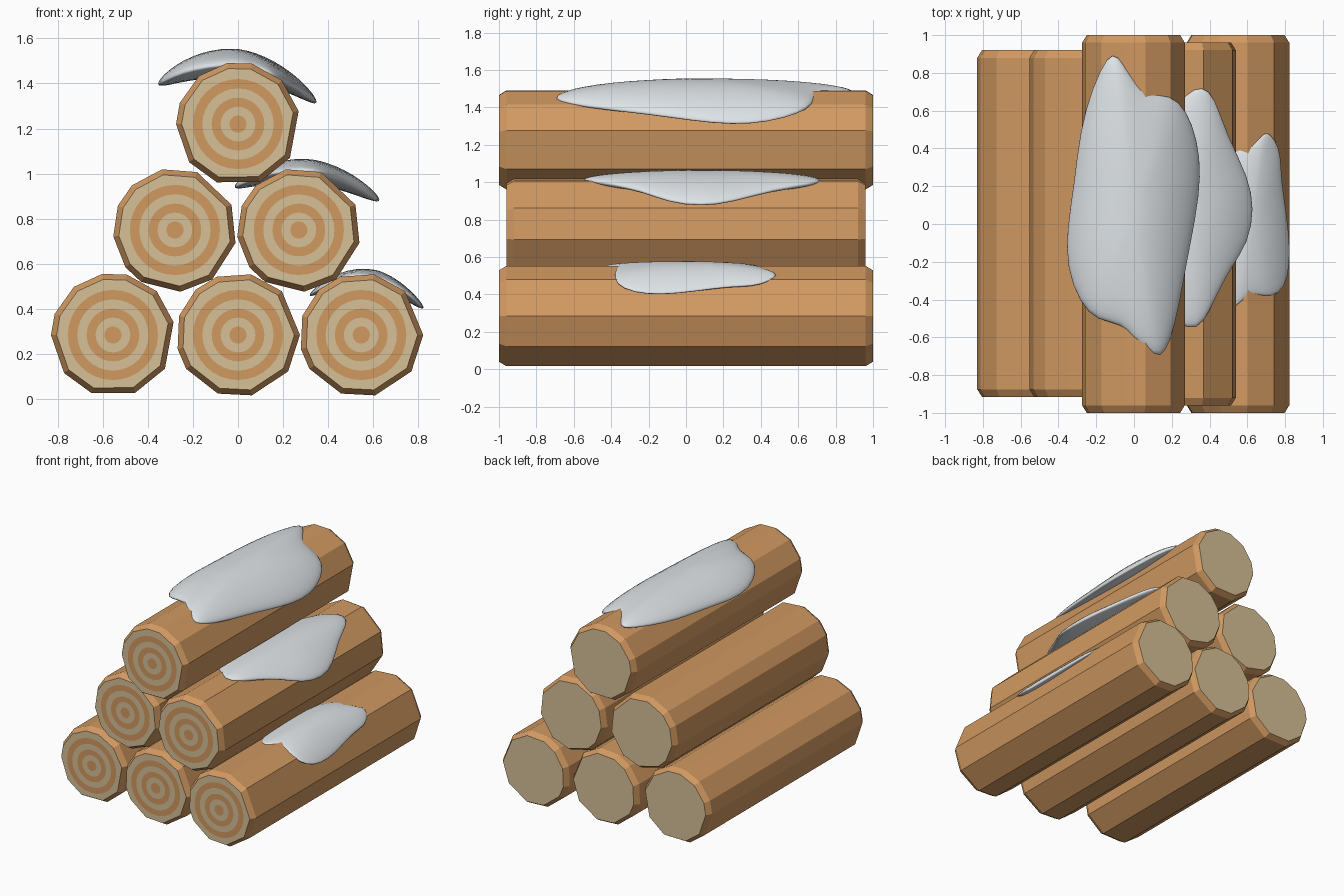
import bpy, bmesh
from math import cos, sin, radians, sqrt, tau

cube = bpy.data.objects.get("Cube")
if cube:
    bpy.data.objects.remove(cube, do_unlink=True)


def material(name, rgb):
    mat = bpy.data.materials.new(name)
    mat.use_nodes = True
    colour = (*rgb, 1)
    mat.diffuse_color = colour
    mat.node_tree.nodes["Principled BSDF"].inputs["Base Color"].default_value = colour
    return mat


bark = material("bark brown", (.64, .32, .12))
wood = material("cut wood cream", (.68, .53, .31))
snow = material("snow white", (.74, .78, .81))


def finish(bm, name, mats):
    bmesh.ops.recalc_face_normals(bm, faces=bm.faces)
    mesh = bpy.data.meshes.new(name)
    bm.to_mesh(mesh)
    bm.free()
    obj = bpy.data.objects.new(name, mesh)
    bpy.context.collection.objects.link(obj)
    for mat in mats:
        mesh.materials.append(mat)
    return obj


def bridge(bm, a, b):
    for i in range(len(a)):
        j = (i + 1) % len(a)
        bm.faces.new((a[i], a[j], b[j], b[i]))


# Uneven eleven-sided log section, as corner angles
CORNERS = (162, 133, 110, 78, 45, 0, -36, -77, -109, -147, -167)
RADIUS, CHAMFER, BEVEL = .275, .025, .04


def log(name, x, z, front, back, turn):
    bm = bmesh.new()

    def section(y, r):
        angles = [radians(a + turn) for a in CORNERS]
        return [bm.verts.new((x + r * cos(a), y, z + r * sin(a))) for a in angles]

    small = RADIUS - CHAMFER
    loops = [section(front, small), section(front + BEVEL, RADIUS),
             section(back - BEVEL, RADIUS), section(back, small)]
    for a, b in zip(loops, loops[1:]):
        bridge(bm, a, b)
    for end in (loops[0], loops[-1]):
        bm.faces.new(end).material_index = 1
    finish(bm, name, (bark, wood))


# Growth rings: a dark heart and two dark bands on the front cut
def growth_rings(name, x, z, front):
    bm = bmesh.new()
    n = 32

    def circle(r):
        return [bm.verts.new((x + r * cos(tau * i / n), front - .002,
                              z + r * sin(tau * i / n))) for i in range(n)]

    bm.faces.new(circle(.038))
    for inner, outer in ((.077, .117), (.158, .2)):
        bridge(bm, circle(inner), circle(outer))
    # all plates face the front
    for f in bm.faces:
        f.normal_update()
    obj_faces = [f for f in bm.faces if f.normal.y > 0]
    bmesh.ops.reverse_faces(bm, faces=obj_faces)
    mesh = bpy.data.meshes.new(name)
    bm.to_mesh(mesh)
    bm.free()
    mesh.materials.append(bark)
    bpy.context.collection.objects.link(bpy.data.objects.new(name, mesh))


LOGS = {
    "bottom_right_log": (-.555, .284, -.915, .92, -33),
    "bottom_middle_log": (0, .284, -.96, .96, 0),
    "bottom_left_log": (.547, .284, -1, 1, 0),
    "middle_right_log": (-.28, .75, -.915, .92, 24),
    "middle_left_log": (.27, .75, -.96, .96, 24),
    "top_log": (0, 1.22, -1, 1, -33),
}
for name, (x, z, front, back, turn) in LOGS.items():
    log(name, x, z, front, back, turn)
    growth_rings(name + "_rings", x, z, front)


# Snow: a lens over a hand-drawn outline, bent down across the log
def snow_patch(name, outline, crest, height, bend, rise, sag):
    bm = bmesh.new()
    cx = sum(p[0] for p in outline) / len(outline)
    cy = sum(p[1] for p in outline) / len(outline)

    def point(px, py, t, lift):
        x, y = cx + (px - cx) * t, cy + (py - cy) * t
        z = height - bend * (x - crest) ** 2 + lift * sqrt(max(0, 1 - t * t))
        return bm.verts.new((x, y, z))

    rim = [point(*p, 1, 0) for p in outline]
    for lift in (rise, -sag):
        last = rim
        for t in (.97, .88, .7, .45, .2):
            ring = [point(*p, t, lift) for p in outline]
            bridge(bm, last, ring)
            last = ring
        centre = point(cx, cy, 0, lift)
        for i in range(len(last)):
            bm.faces.new((last[i - 1], last[i], centre))
    obj = finish(bm, name, (snow,))
    obj.data.shade_smooth()
    smooth = obj.modifiers.new("soften", "SUBSURF")
    smooth.levels = smooth.render_levels = 1


snow_patch("top_snow", [
    (-.14, .9), (-.09, .91), (-.02, .79), (.06, .69), (.2, .69), (.28, .61),
    (.34, .45), (.36, .26), (.33, .03), (.28, -.21), (.24, -.45), (.19, -.64),
    (.14, -.72), (.08, -.68), (0, -.62), (-.06, -.53), (-.2, -.52), (-.29, -.42),
    (-.36, -.24), (-.36, -.03), (-.32, .21), (-.29, .5), (-.22, .74)],
    -.06, 1.485, 1, .072, .06)

snow_patch("middle_snow", [
    (.36, .74), (.43, .68), (.49, .48), (.61, .25), (.64, .08), (.61, -.1),
    (.51, -.24), (.43, -.4), (.37, -.53), (.29, -.58), (.15, -.45), (0, -.25),
    (-.04, 0), (.05, .35), (.18, .58), (.28, .7)],
    .26, 1.02, 1, .048, .06)

snow_patch("bottom_snow", [
    (.7, .5), (.75, .45), (.78, .37), (.78, .24), (.81, .05), (.83, -.13),
    (.82, -.29), (.77, -.38), (.69, -.39), (.6, -.36), (.54, -.47), (.45, -.4),
    (.33, -.2), (.3, 0), (.36, .25), (.5, .4), (.61, .4), (.67, .46)],
    .54, .552, 1.8, .03, .05)
